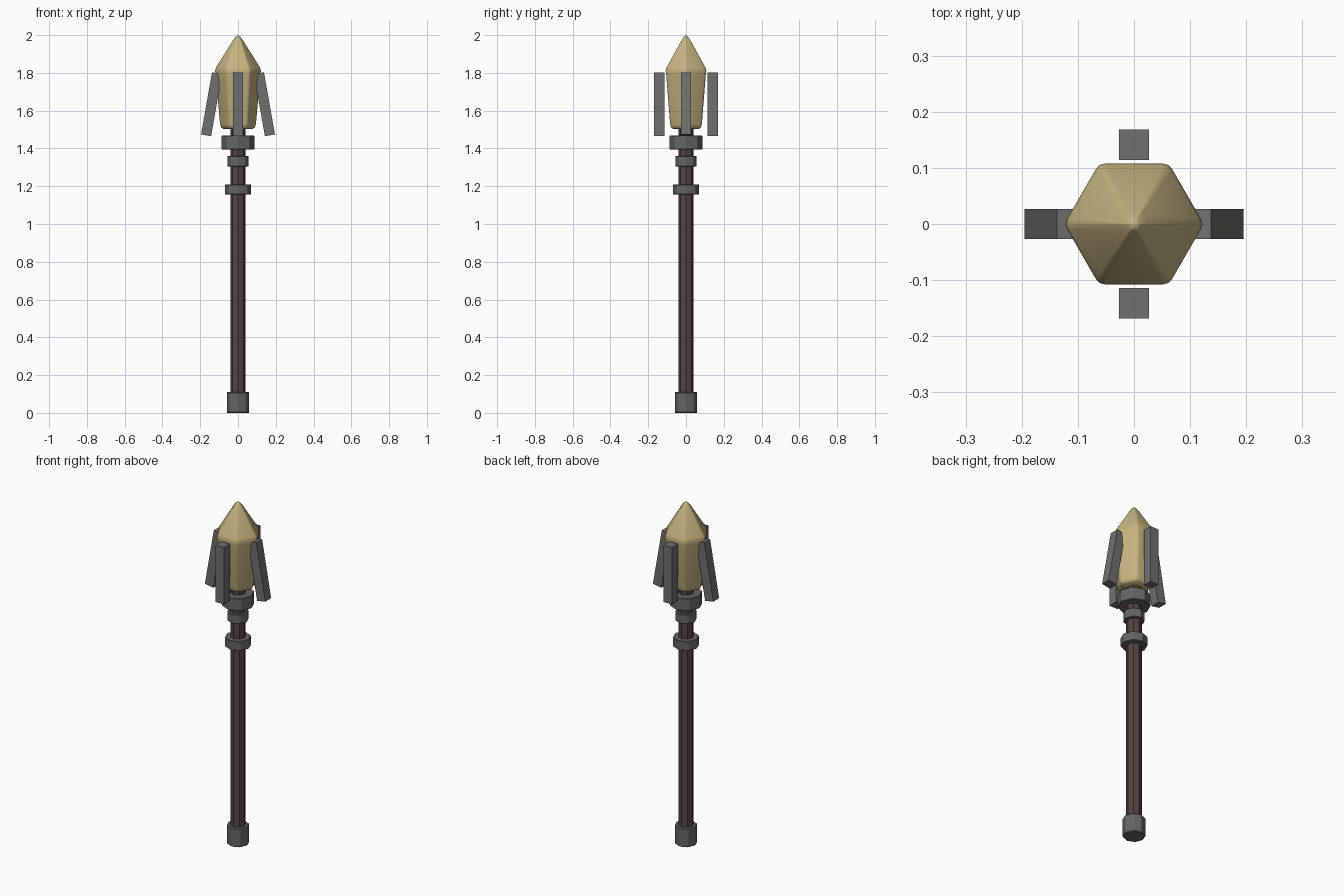
import bpy, bmesh, math
from mathutils import Matrix

if "Cube" in bpy.data.objects:
    bpy.data.objects.remove(bpy.data.objects["Cube"])


def material(name, rgb):
    m = bpy.data.materials.new(name)
    m.diffuse_color = (*rgb, 1)
    m.use_nodes = True
    m.node_tree.nodes["Principled BSDF"].inputs["Base Color"].default_value = m.diffuse_color
    return m


WOOD = material("dark brown wood", (0.088, 0.058, 0.051))
IRON = material("greenish grey iron", (0.128, 0.133, 0.122))
STEEL = material("grey steel", (0.163, 0.163, 0.160))
BRASS = material("pale brass", (0.56, 0.45, 0.215))


def make_object(name, bm, mat):
    bmesh.ops.recalc_face_normals(bm, faces=bm.faces)
    mesh = bpy.data.meshes.new(name)
    bm.to_mesh(mesh)
    bm.free()
    mesh.materials.append(mat)
    ob = bpy.data.objects.new(name, mesh)
    bpy.context.collection.objects.link(ob)
    return ob


def prism(name, radius, z0, z1, mat, bevel=0.0, sides=8):
    bm = bmesh.new()
    bmesh.ops.create_cone(bm, cap_ends=True, segments=sides, radius1=radius, radius2=radius,
                          depth=z1 - z0, matrix=Matrix.Translation((0, 0, (z0 + z1) / 2)))
    ob = make_object(name, bm, mat)
    if bevel:
        mod = ob.modifiers.new("edge bevel", 'BEVEL')
        mod.width = bevel
        mod.segments = 1
    return ob


# Handle, end cap and collars
prism("shaft", 0.041, 0.02, 1.52, WOOD)
prism("end_cap", 0.061, 0.0, 0.11, IRON, 0.004)
prism("lower_collar", 0.071, 1.155, 1.21, IRON, 0.003)
prism("middle_collar", 0.057, 1.305, 1.36, IRON, 0.003)
prism("upper_collar", 0.088, 1.395, 1.468, IRON, 0.003)


# Head: rounded hexagon sections lofted up to a point
def hex_section(radius, t=0.09):
    corners = [(radius * math.cos(math.radians(60 * i)),
                radius * math.sin(math.radians(60 * i))) for i in range(6)]
    pts = []
    for i, c in enumerate(corners):
        p, n = corners[i - 1], corners[(i + 1) % 6]
        a = [c[k] + (p[k] - c[k]) * t for k in (0, 1)]
        b = [c[k] + (n[k] - c[k]) * t for k in (0, 1)]
        m = [(a[k] + b[k]) / 4 + c[k] / 2 for k in (0, 1)]
        pts += [a, m, b]
    return pts


profile = [(0.080, 1.504), (0.091, 1.511), (0.097, 1.528), (0.121, 1.792),
           (0.1245, 1.81), (0.119, 1.828), (0.026, 1.974), (0.013, 1.991)]
bm = bmesh.new()
rings = [[bm.verts.new((x, y, z)) for x, y in hex_section(r)] for r, z in profile]
n = len(rings[0])
for low, high in zip(rings, rings[1:]):
    for i in range(n):
        j = (i + 1) % n
        bm.faces.new((low[i], low[j], high[j], high[i]))
tip = bm.verts.new((0, 0, 2.0))
for i in range(n):
    bm.faces.new((rings[-1][i], rings[-1][(i + 1) % n], tip))
bm.faces.new(rings[0][::-1])
head = make_object("spear_head", bm, BRASS)
for p in head.data.polygons:
    p.use_smooth = True
head.data.set_sharp_from_angle(angle=math.radians(40))


# Four bars around the head; the side pair flares outward at the bottom
def bar(name, x, y, tilt, length):
    bm = bmesh.new()
    bmesh.ops.create_cube(bm, size=1)
    bmesh.ops.scale(bm, vec=(0.054, 0.054, length), verts=bm.verts)
    ob = make_object(name, bm, STEEL)
    ob.location = (x, y, 1.634)
    ob.rotation_euler = (0, math.radians(tilt), 0)


for side, label in ((1, "right"), (-1, "left")):
    bar(label + "_bar", side * 0.14, 0, -side * 10, 0.334)
for side, label in ((1, "back"), (-1, "front")):
    bar(label + "_bar", 0, side * 0.1415, 0, 0.334)
